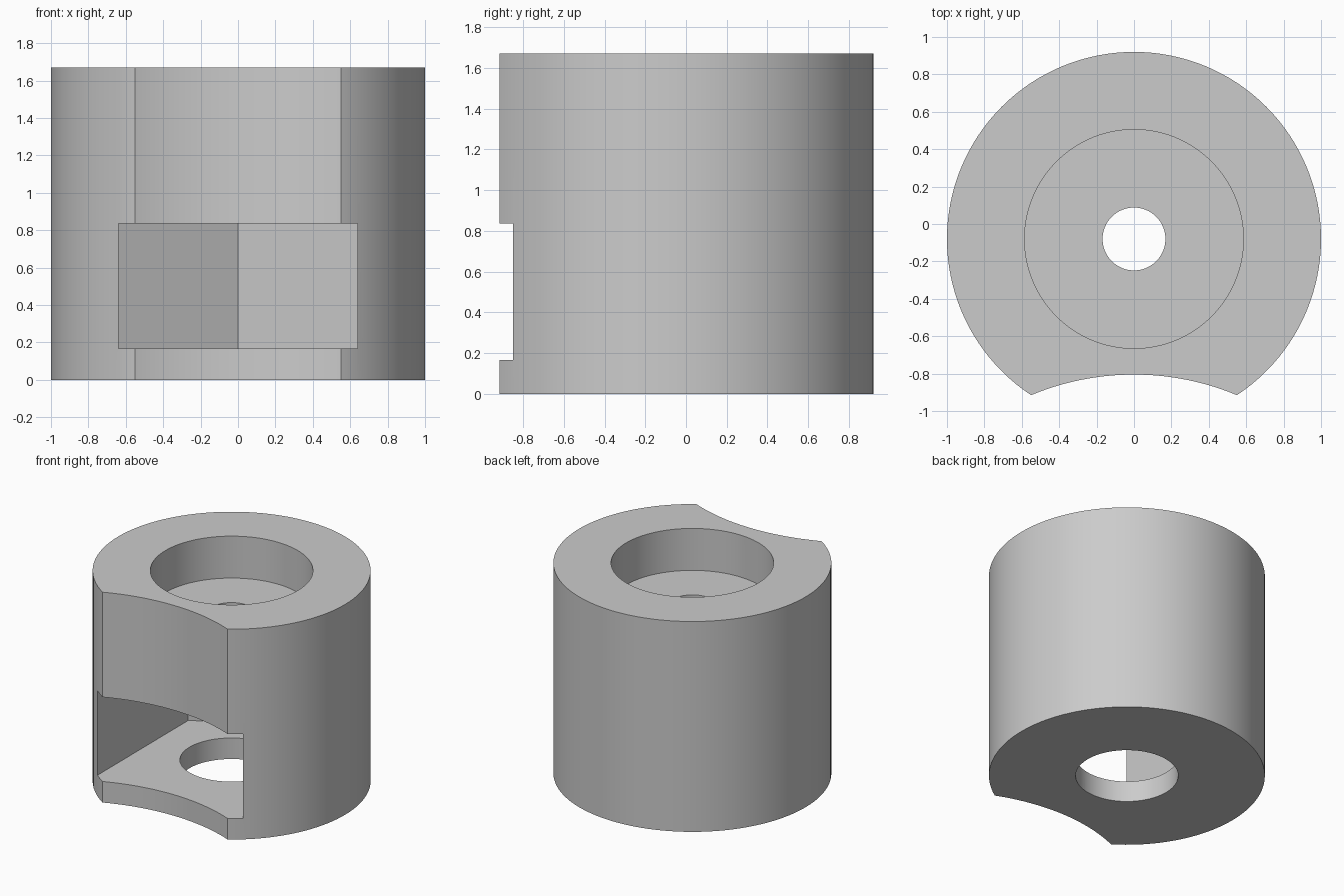
import bpy
import math

if "Cube" in bpy.data.objects:
    bpy.data.objects.remove(bpy.data.objects["Cube"], do_unlink=True)

AXIS_Y = -0.08      # centre line of the body
HEIGHT = 1.67
SLOT_LOW, SLOT_HIGH = 0.167, 0.837
SHELF = 1.337       # floor of the counterbore
OVER = 0.1          # cutter overshoot

grey = bpy.data.materials.new("light grey")
grey.use_nodes = True
colour = (0.6, 0.6, 0.6, 1)
grey.diffuse_color = colour
grey.node_tree.nodes["Principled BSDF"].inputs["Base Color"].default_value = colour


def prism(name, outline, low, high):
    """Solid prism from a counter-clockwise outline."""
    n = len(outline)
    verts = [(x, y, z) for z in (low, high) for x, y in outline]
    faces = [tuple(reversed(range(n))), tuple(range(n, 2 * n))]
    faces += [(i, (i + 1) % n, (i + 1) % n + n, i + n) for i in range(n)]
    mesh = bpy.data.meshes.new(name)
    mesh.from_pydata(verts, [], faces)
    mesh.materials.append(grey)
    obj = bpy.data.objects.new(name, mesh)
    bpy.context.collection.objects.link(obj)
    return obj


def circle(radius, y=AXIS_Y, sides=128):
    return [(radius * math.cos(math.tau * i / sides),
             y + radius * math.sin(math.tau * i / sides)) for i in range(sides)]


# Main round body
body = prism("round_body", circle(1), 0, HEIGHT)

# Nut slot: open at the front, half a hexagon at the back
half = 0.64
side = half / math.sqrt(3)
slot = [(-half, -2), (half, -2), (half, AXIS_Y + side),
        (0, AXIS_Y + 2 * side), (-half, AXIS_Y + side)]

cutters = [
    prism("front_hollow_cutter", circle(1.43, -2.235, 256), -OVER, HEIGHT + OVER),
    prism("counterbore_cutter", circle(0.585), SHELF, HEIGHT + OVER),
    prism("bolt_hole_cutter", circle(0.168, sides=64), SLOT_HIGH - OVER, SHELF + OVER),
    prism("nut_slot_cutter", slot, SLOT_LOW, SLOT_HIGH),
    prism("base_hole_cutter", circle(0.372, sides=96), -OVER, SLOT_LOW + OVER),
]

bpy.ops.object.select_all(action="DESELECT")
bpy.context.view_layer.objects.active = body
body.select_set(True)
for cutter in cutters:
    cutter.hide_render = True
    cut = body.modifiers.new(cutter.name, "BOOLEAN")
    cut.operation = "DIFFERENCE"
    cut.solver = "EXACT"
    cut.object = cutter
    bpy.ops.object.modifier_apply(modifier=cut.name)
    bpy.data.objects.remove(cutter, do_unlink=True)

bpy.ops.object.shade_smooth_by_angle(angle=math.radians(25))
